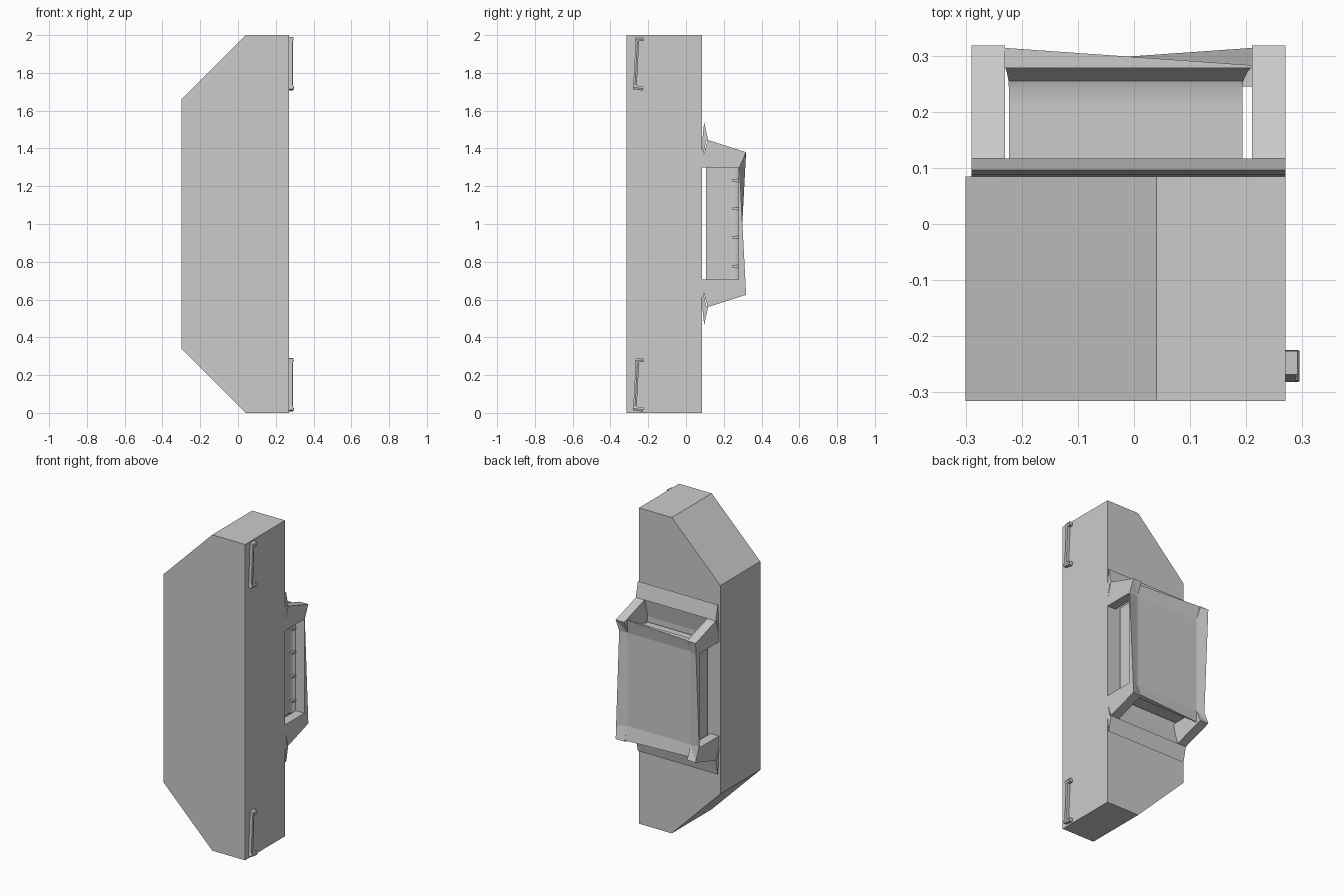
import bpy, bmesh
from mathutils import Vector

old = bpy.data.objects.get("Cube")
if old:
    bpy.data.objects.remove(old, do_unlink=True)

grey = bpy.data.materials.new("plain grey")
grey.use_nodes = True
tone = (0.6, 0.6, 0.6, 1)
grey.diffuse_color = tone
grey.node_tree.nodes["Principled BSDF"].inputs["Base Color"].default_value = tone


def finish(name, bm):
    bmesh.ops.recalc_face_normals(bm, faces=bm.faces)
    mesh = bpy.data.meshes.new(name)
    bm.to_mesh(mesh)
    bm.free()
    mesh.materials.append(grey)
    obj = bpy.data.objects.new(name, mesh)
    bpy.context.collection.objects.link(obj)
    return obj


def loft(bm, ring_a, ring_b):
    """Closed solid between two matching rings of points."""
    a = [bm.verts.new(p) for p in ring_a]
    b = [bm.verts.new(p) for p in ring_b]
    bm.faces.new(a)
    bm.faces.new(b[::-1])
    for i in range(len(a)):
        j = (i + 1) % len(a)
        bm.faces.new((a[i], b[i], b[j], a[j]))


def extrude_x(name, profile, x0, x1):
    bm = bmesh.new()
    loft(bm, [(x0, y, z) for y, z in profile], [(x1, y, z) for y, z in profile])
    return finish(name, bm)


def flip(profile):
    """Reflect a (y, z) profile about mid height."""
    return [(y, 2.005 - z) for y, z in profile]


# Main body: chamfered slab
outline = [(0.27, 0), (0.04, 0), (-0.3, 0.34), (-0.3, 1.66), (0.04, 2), (0.27, 2)]
bm = bmesh.new()
loft(bm, [(x, -0.315, z) for x, z in outline], [(x, 0.085, z) for x, z in outline])
finish("body", bm)

# Rear bracket: four corner arms and two flared lips
XS = (-0.29, -0.23, 0.21, 0.27)
ZS = (0.63, 0.71, 1.30, 1.38)
LOW, HIGH = 0.283, 0.318
arm = [(0.085, 1.30), (0.085, 1.34), (0.115, 1.445), (HIGH, 1.38), (LOW, 1.30)]
lip = [(0.085, 1.33), (0.106, 1.44), (0.117, 1.445), (0.096, 1.54), (0.087, 1.45)]
for level, shape in (("upper", lambda p: p), ("lower", flip)):
    extrude_x(level + "_right_arm", shape(arm), XS[0], XS[1])
    extrude_x(level + "_left_arm", shape(arm), XS[2], XS[3])
    extrude_x(level + "_lip", shape(lip), XS[0], XS[3])


# Rear panel: corners pulled out, each rim edge twisting down to the next corner
def fall(t):
    return HIGH + (LOW - HIGH) * t


def panel_depth(i, k):
    if i in (0, 3) and k in (0, 3):
        return HIGH
    near = 0.12
    rim = {(1, 3): near, (2, 0): near, (3, 1): near, (0, 2): near}
    return fall(rim.get((i, k), 1))


bm = bmesh.new()
front = {}
back = {}
for i, x in enumerate(XS):
    for k, z in enumerate(ZS):
        back[i, k] = bm.verts.new((x, panel_depth(i, k), z))
        front[i, k] = bm.verts.new((x, LOW - 0.005, z))
for i in range(3):
    for k in range(3):
        cell = [(i, k), (i + 1, k), (i + 1, k + 1), (i, k + 1)]
        bm.faces.new([back[c] for c in cell])
        bm.faces.new([front[c] for c in cell][::-1])
rim = [(i, 0) for i in range(3)] + [(3, k) for k in range(3)]
rim += [(3 - i, 3) for i in range(3)] + [(0, 3 - k) for k in range(3)]
for a, b in zip(rim, rim[1:] + rim[:1]):
    bm.faces.new((front[a], front[b], back[b], back[a]))
finish("rear_panel", bm)

# Inner core: flared sides, ends sweeping up to meet the panel
plan = [(0.105, 0), (0.16, 0), (0.21, 0), (0.24, 0), (0.255, 0.1), (0.27, 0.5), (0.28, 1)]
bm = bmesh.new()
rings = []
for y, t in plan:
    x0, x1 = -0.223 - 0.007 * t, 0.193 + 0.017 * t
    z0, z1 = 0.70 - 0.06 * t, 1.305 + 0.06 * t
    corners = ((x0, z0), (x1, z0), (x1, z1), (x0, z1))
    rings.append([bm.verts.new((x, y, z)) for x, z in corners])
bm.faces.new(rings[0])
bm.faces.new(rings[-1][::-1])
for a, b in zip(rings, rings[1:]):
    for i in range(4):
        j = (i + 1) % 4
        bm.faces.new((a[i], b[i], b[j], a[j]))
core = finish("inner_core", bm)
bpy.context.view_layer.objects.active = core
core.select_set(True)
bpy.ops.object.shade_smooth_by_angle()

# Small clips along the core edge
for n, z in enumerate((0.775, 0.93, 1.08, 1.23)):
    tab = [(0.245, z - 0.007), (0.278, z - 0.007), (0.278, z + 0.007), (0.245, z + 0.007)]
    extrude_x(f"clip_{n + 1}", tab, 0.19, 0.212)


# Slanted pull handles on the side face
def bar(bm, start, end, wide, deep):
    """Square bar between two (y, z) points, bulging out at mid depth."""
    rings = []
    a, b = Vector(start), Vector(end)
    d = (b - a).normalized()
    side = Vector((-d.y, d.x)) * wide / 2
    for p in (a, b):
        l, r = p + side, p - side
        rings.append([(0.268, *l), (0.27 + deep, *l), (0.27 + deep * 1.2, *p),
                      (0.27 + deep, *r), (0.268, *r)])
    loft(bm, *rings)


for name, z in (("lower_handle", 0), ("upper_handle", 1.7)):
    bm = bmesh.new()
    bar(bm, (-0.27, z + 0.03), (-0.257, z + 0.275), 0.018, 0.018)
    bar(bm, (-0.28, z + 0.025), (-0.226, z + 0.017), 0.022, 0.021)
    bar(bm, (-0.268, z + 0.278), (-0.226, z + 0.28), 0.022, 0.021)
    finish(name, bm)
